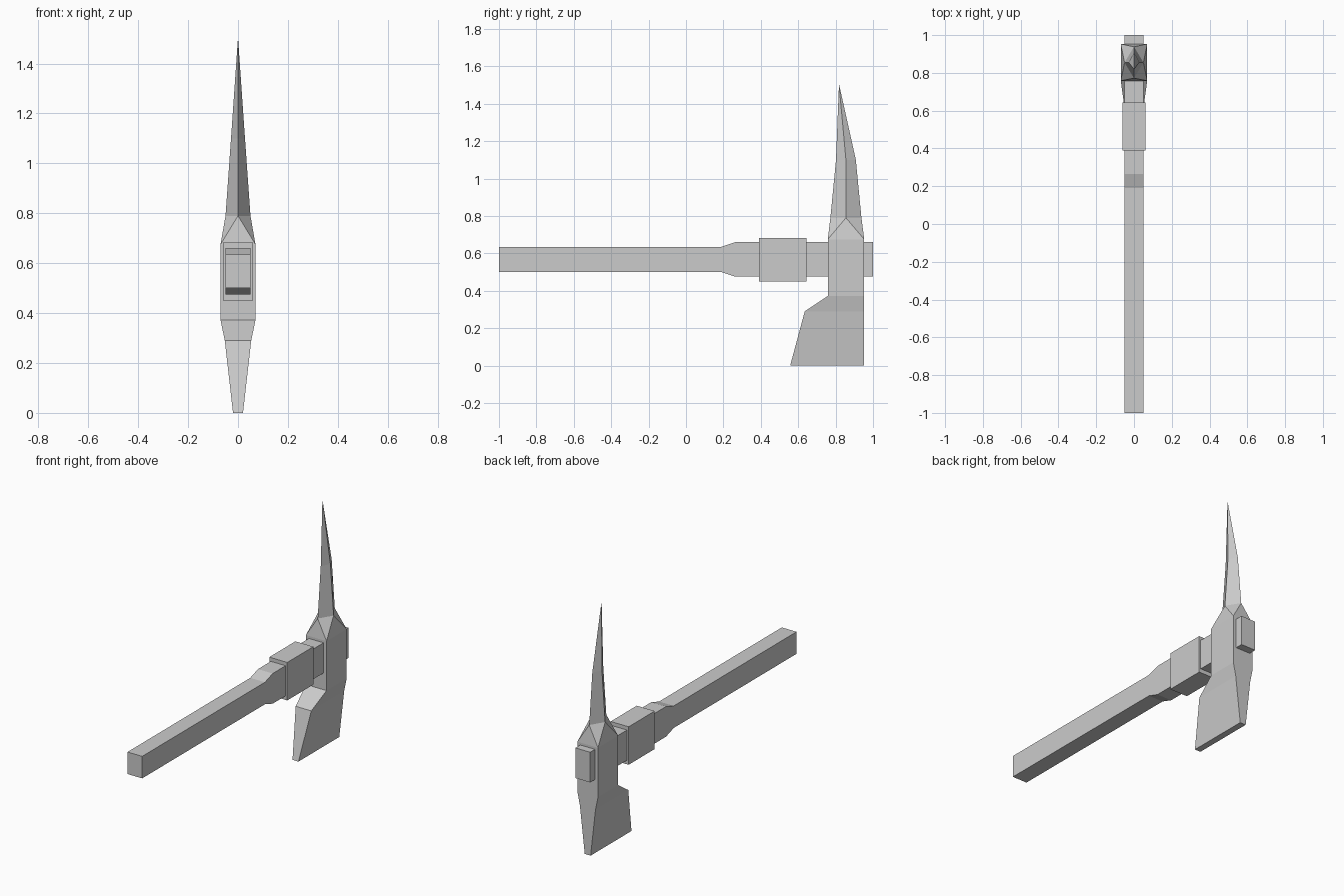
import bpy
import bmesh

cube = bpy.data.objects.get("Cube")
if cube:
    bpy.data.objects.remove(cube)

grey = bpy.data.materials.new("plain grey")
grey.use_nodes = True
grey.diffuse_color = (0.6, 0.6, 0.6, 1)
grey.node_tree.nodes["Principled BSDF"].inputs["Base Color"].default_value = (0.6, 0.6, 0.6, 1)


def finish(name, bm):
    bmesh.ops.recalc_face_normals(bm, faces=bm.faces)
    mesh = bpy.data.meshes.new(name)
    bm.to_mesh(mesh)
    bm.free()
    mesh.materials.append(grey)
    obj = bpy.data.objects.new(name, mesh)
    bpy.context.collection.objects.link(obj)
    return obj


def add_ring(bm, points):
    return [bm.verts.new(p) for p in points]


def bridge(bm, a, b):
    for i in range(len(a)):
        j = (i + 1) % len(a)
        bm.faces.new((a[i], a[j], b[j], b[i]))


def box_loft(name, half_width, stations):
    """Rectangular bar along y; each station is (y, bottom, top)."""
    bm = bmesh.new()
    w = half_width
    rings = [add_ring(bm, [(-w, y, lo), (w, y, lo), (w, y, hi), (-w, y, hi)])
             for y, lo, hi in stations]
    for a, b in zip(rings, rings[1:]):
        bridge(bm, a, b)
    bm.faces.new(rings[0])
    bm.faces.new(rings[-1])
    return finish(name, bm)


# Handle with a flared grip end, and the collar around it
box_loft("handle", 0.05, [(-1, 0.5, 0.635), (0.19, 0.5, 0.635),
                          (0.265, 0.475, 0.66), (1, 0.475, 0.66)])
box_loft("collar", 0.061, [(0.39, 0.45, 0.683), (0.643, 0.45, 0.683)])

# Head: adze blade and socket, as (z, half width, front y)
BACK = 0.953
bm = bmesh.new()
rings = [add_ring(bm, [(-w, y, z), (w, y, z), (w, BACK, z), (-w, BACK, z)])
         for z, w, y in [(0, 0.02, 0.557), (0.29, 0.053, 0.635),
                         (0.372, 0.07, 0.758), (0.675, 0.07, 0.758)]]
bm.faces.new(rings[0])
for a, b in zip(rings, rings[1:]):
    bridge(bm, a, b)

# Spike: diamond sections, as (z, half width, front y, middle y, back y)
diamonds = [add_ring(bm, [(0, f, z), (w, m, z), (0, b, z), (-w, m, z)])
            for z, w, f, m, b in [(0.79, 0.05, 0.772, 0.855, 0.938),
                                  (1.1, 0.028, 0.802, 0.855, 0.908)]]
tip = bm.verts.new((0, 0.818, 1.505))

# Triangular facets turn the square socket into the diamond spike
square, base = rings[-1], diamonds[0]
for i in range(4):
    j = (i + 1) % 4
    bm.faces.new((square[i], square[j], base[i]))
    bm.faces.new((square[j], base[j], base[i]))
bridge(bm, base, diamonds[1])
for i in range(4):
    bm.faces.new((diamonds[1][i], diamonds[1][(i + 1) % 4], tip))
finish("axe_head", bm)
